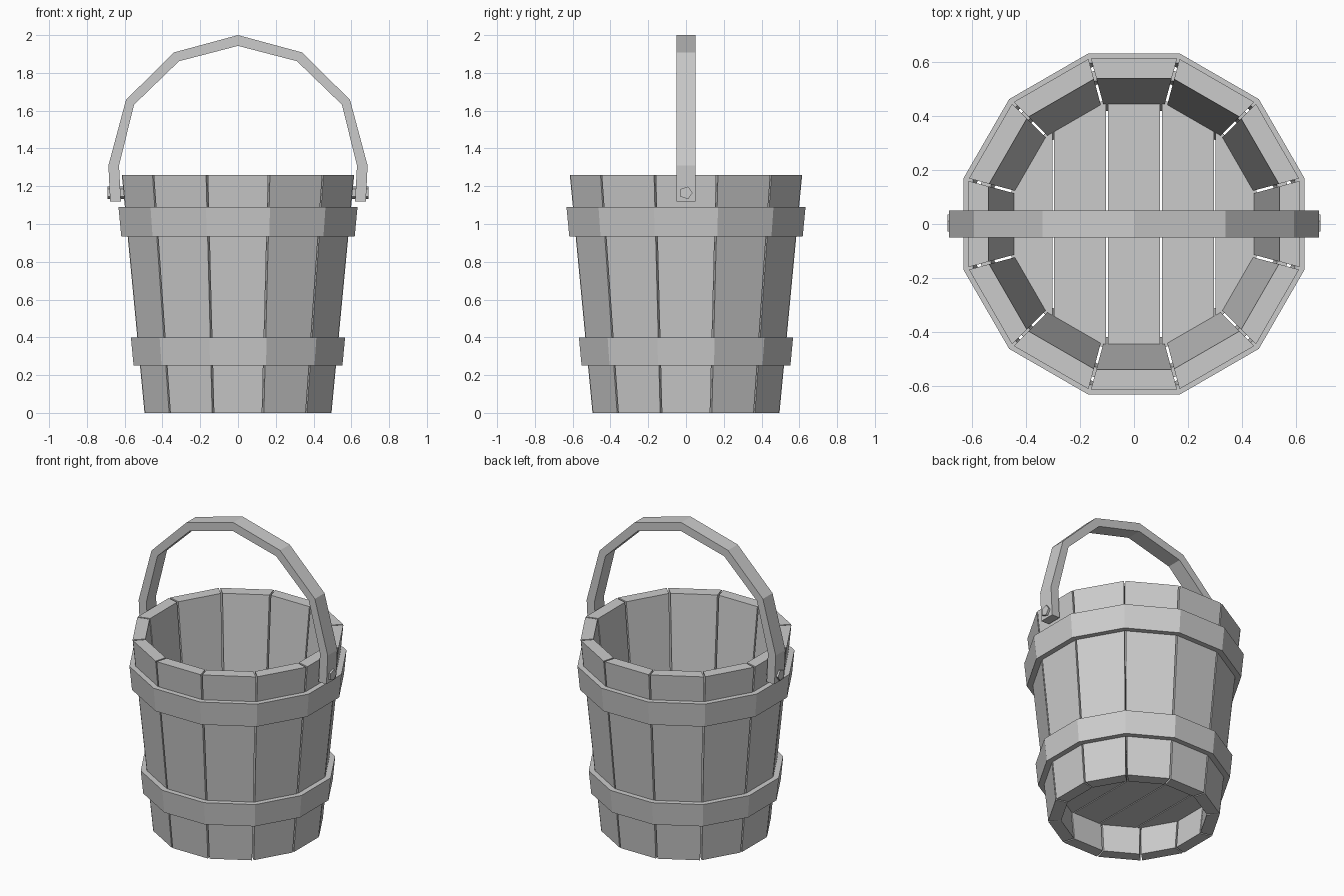
import bpy, bmesh, math
from mathutils import Matrix, Vector

if "Cube" in bpy.data.objects:
    bpy.data.objects.remove(bpy.data.objects["Cube"])

N = 12
T = math.tan(math.pi / N)
HEIGHT, R_BOTTOM, R_TOP, WALL = 1.26, 0.495, 0.615, 0.075


def wall_radius(z):
    """Distance from the axis to the outer stave face at height z."""
    return R_BOTTOM + (R_TOP - R_BOTTOM) * z / HEIGHT


def finish(name, bm):
    bmesh.ops.recalc_face_normals(bm, faces=bm.faces)
    mesh = bpy.data.meshes.new(name)
    bm.to_mesh(mesh)
    bm.free()
    obj = bpy.data.objects.new(name, mesh)
    bpy.context.collection.objects.link(obj)
    return obj


def loft(bm, loops, closed=False):
    """Skin quads between equal loops; cap the ends, or join last to first."""
    rows = [[bm.verts.new(p) for p in loop] for loop in loops]
    n = len(rows[0])
    pairs = list(zip(rows, rows[1:])) + ([(rows[-1], rows[0])] if closed else [])
    for a, b in pairs:
        for i in range(n):
            j = (i + 1) % n
            bm.faces.new((a[i], a[j], b[j], b[i]))
    if not closed:
        bm.faces.new(rows[0])
        bm.faces.new(rows[-1])


def ring(apothem, z):
    r = apothem / math.cos(math.pi / N)
    return [Vector((r * math.cos((k + 0.5) * math.tau / N),
                    r * math.sin((k + 0.5) * math.tau / N), z)) for k in range(N)]


# Tapered staves with narrow gaps between them
bm = bmesh.new()
for k in range(N):
    rot = Matrix.Rotation(k * math.tau / N, 3, 'Z')
    loops = []
    for z in (0, HEIGHT):
        ro = wall_radius(z)
        ri = ro - WALL
        wo, wi = ro * T - 0.005, ri * T - 0.005
        loops.append([rot @ Vector(p) for p in
                      ((ri, -wi, z), (ro, -wo, z), (ro, wo, z), (ri, wi, z))])
    loft(bm, loops)
finish("staves", bm)

# Two hoops following the taper
for name, z0, z1 in (("lower_hoop", 0.25, 0.40), ("upper_hoop", 0.935, 1.09)):
    bm = bmesh.new()
    a, b = wall_radius(z0), wall_radius(z1)
    loft(bm, [ring(a - 0.002, z0), ring(a + 0.034, z0),
              ring(b + 0.034, z1), ring(b - 0.002, z1)], closed=True)
    finish(name, bm)

# Floor planks, cut from a twelve-sided disc
cuts = [-0.6, -0.3, -0.1, 0.1, 0.3, 0.6]
for k, (x0, x1) in enumerate(zip(cuts, cuts[1:])):
    bm = bmesh.new()
    loft(bm, [ring(0.455, 0.19), ring(0.455, 0.26)])
    for x, side in ((x0 + 0.003, -1), (x1 - 0.003, 1)):
        bmesh.ops.bisect_plane(bm, geom=bm.verts[:] + bm.edges[:] + bm.faces[:],
                               plane_co=(x, 0, 0), plane_no=(side, 0, 0), clear_outer=True)
        bmesh.ops.holes_fill(bm, edges=[e for e in bm.edges if e.is_boundary])
    finish(f"floor_plank_{k + 1}", bm)

# Arched handle: outer and inner profile points of the left half
half = [((-0.677, 1.12), (-0.62, 1.12)), ((-0.686, 1.31), (-0.63, 1.31)),
        ((-0.593, 1.657), (-0.55, 1.632)), ((-0.34, 1.908), (-0.312, 1.862))]
path = half + [((0, 2.0), (0, 1.943))]
path += [((-o[0], o[1]), (-i[0], i[1])) for o, i in reversed(half)]
bm = bmesh.new()
loft(bm, [[Vector((o[0], -0.05, o[1])), Vector((o[0], 0.05, o[1])),
           Vector((i[0], 0.05, i[1])), Vector((i[0], -0.05, i[1]))] for o, i in path])
finish("handle", bm)

# Five-sided pegs holding the handle
for name, s in (("left_peg", -1), ("right_peg", 1)):
    bm = bmesh.new()
    loft(bm, [[Vector((s * x, 0.035 * math.cos(k * math.tau / 5),
                       1.165 + 0.035 * math.sin(k * math.tau / 5))) for k in range(5)]
              for x in (0.595, 0.692)])
    finish(name, bm)
